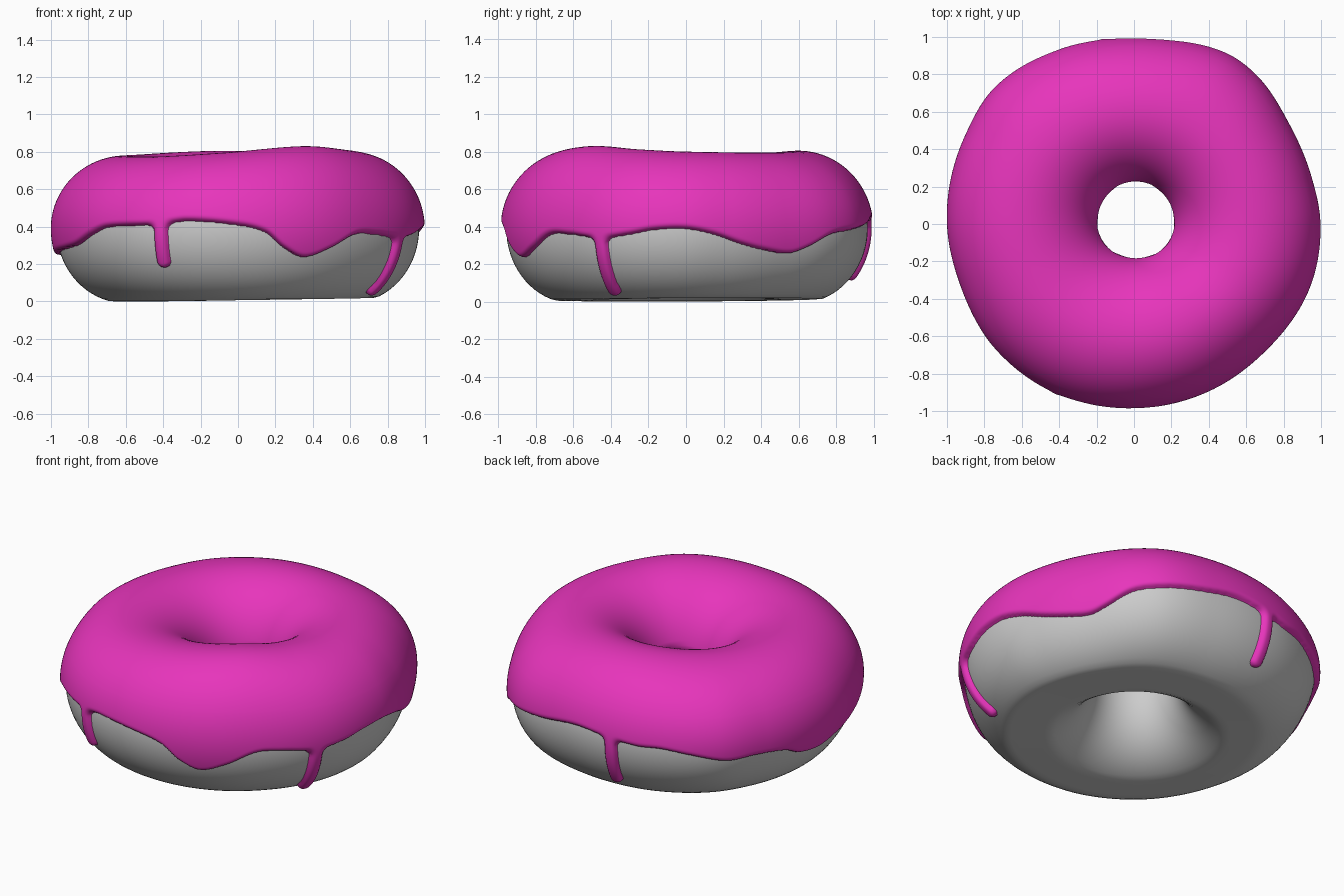
import bpy, math
from math import sin, cos, asin, pi, radians, sqrt, hypot

if "Cube" in bpy.data.objects:
    bpy.data.objects.remove(bpy.data.objects["Cube"])

MID_R, MID_Z, THICK = 0.6, 0.39, 0.03

# Uneven shape by azimuth in degrees: outline radius, crest height, icing edge height
OUTLINE = [(0, .998), (15, .982), (33, .988), (50, 1.03), (61, 1.04), (80, 1.005), (95, 1.0),
           (113, 1.017), (136, 1.043), (152, 1.02), (180, 1.0), (200, .985), (224, 1.0),
           (251, 1.0), (275, .985), (295, .98), (316, .978), (340, 1.0)]
CREST = [(0, .80), (45, .795), (100, .805), (150, .785), (180, .78), (225, .775),
         (262, .795), (305, .83), (335, .812)]
EDGE = [(0, .39), (9, .36), (18, .31), (27, .275), (35, .26), (41, .29), (50, .36), (60, .385),
        (72, .41), (86, .44), (98, .42), (109, .40), (117, .40), (127, .37), (138, .33),
        (148, .335), (159, .315), (165, .27), (174, .25), (184, .27), (199, .29), (208, .31),
        (217, .36), (225, .40), (245, .415), (254, .435), (270, .41), (279, .37), (285, .29),
        (292, .24), (301, .285), (311, .36), (320, .36), (332, .34), (342, .36), (350, .385)]
# Drips: azimuth, tip height
DRIPS = [(245, .185), (99.5, .12), (332, .045)]


def periodic(table, deg):
    """Smooth cubic interpolation around the ring."""
    n = len(table)
    pt = lambda i: (table[i % n][0] + 360 * (i // n), table[i % n][1])
    i = max(k for k in range(n) if table[k][0] <= deg)
    p0, p1, p2, p3 = (pt(i + k) for k in (-1, 0, 1, 2))
    h = p2[0] - p1[0]
    t = (deg - p1[0]) / h
    m1 = (p2[1] - p0[1]) / (p2[0] - p0[0]) * h
    m2 = (p3[1] - p1[1]) / (p3[0] - p1[0]) * h
    return ((2*t**3 - 3*t*t + 1) * p1[1] + (t**3 - 2*t*t + t) * m1
            + (3*t*t - 2*t**3) * p2[1] + (t**3 - t*t) * m2)


class Section:
    """Cross-section of the ring at one azimuth."""
    def __init__(self, deg):
        self.th = th = radians(deg)
        self.out = periodic(OUTLINE, deg) - THICK - MID_R
        self.inn = MID_R - (0.228 + .01 * cos(th) + .02 * sin(th))
        self.top = periodic(CREST, deg) - THICK - MID_Z
        self.floor = .01 - .01 * cos(th - radians(200))

    def point(self, phi, off=0.0):
        a = self.out if cos(phi) > 0 else self.inn
        b = self.top if sin(phi) > 0 else 0.40
        nr, nz = cos(phi) / a, sin(phi) / b
        ln = hypot(nr, nz)
        r = MID_R + a * cos(phi) + off * nr / ln
        z = max(MID_Z + b * sin(phi), self.floor) + off * nz / ln
        return (r * cos(self.th), r * sin(self.th), z)


def height_to_arc(z):
    return 0.4 * asin((z - MID_Z) / 0.4)


def smooth_max(a, b, k=0.05):
    h = max(k - abs(a - b), 0) / k
    return max(a, b) + h * h * k / 4


def icing_depth(deg, phi, edge_arc):
    """Signed distance inside the icing border, measured along the dough."""
    v = 0.4 * phi
    d = v - edge_arc
    for az, tip in DRIPS:
        u = ((deg - az + 180) % 360 - 180) * pi / 180 * (MID_R + .37 * cos(phi))
        if abs(u) < 0.3 and phi < 1:
            rad = 0.037
            low = height_to_arc(tip) + rad
            d = smooth_max(d, rad - hypot(u, v - min(max(v, low), 0.1)))
    inner = (pi - .1 + .05 * sin(3 * radians(deg)) - phi) * 0.38
    return min(d, inner)


def make_object(name, verts, faces, color_name, color):
    me = bpy.data.meshes.new(name)
    me.from_pydata(verts, [], faces)
    me.update()
    mat = bpy.data.materials.new(color_name)
    mat.diffuse_color = (*color, 1)
    mat.use_nodes = True
    mat.node_tree.nodes["Principled BSDF"].inputs["Base Color"].default_value = mat.diffuse_color
    me.materials.append(mat)
    for p in me.polygons:
        p.use_smooth = True
    ob = bpy.data.objects.new(name, me)
    bpy.context.collection.objects.link(ob)
    return ob


# Dough ring
N, M = 180, 72
verts, faces = [], []
for i in range(N):
    s = Section(i * 360 / N)
    verts += [s.point(2 * pi * j / M) for j in range(M)]
for i in range(N):
    k = (i + 1) % N
    for j in range(M):
        l = (j + 1) % M
        faces.append((i*M + j, k*M + j, k*M + l, i*M + l))
make_object("dough", verts, faces, "dough grey", (.604, .604, .604))

# Icing shell: fine rows near the dripping border, coarser over the crest
N = 720
phis = [-1.35 + 1.85 * j / 95 for j in range(95)]
phis += [0.5 + (pi - 0.45) * j / 40 for j in range(41)]
M = len(phis)
verts, depth, faces = [], [], []
for i in range(N):
    deg = i * 360 / N
    s = Section(deg)
    edge_arc = height_to_arc(periodic(EDGE, deg))
    for phi in phis:
        d = icing_depth(deg, phi, edge_arc)
        t = min(max(d / 0.03, 0), 1)
        off = THICK * sqrt(1 - (1 - t) ** 2) if d > 0 else max(d, -.012)
        verts.append(s.point(phi, off))
        depth.append(d)
for i in range(N):
    k = (i + 1) % N
    for j in range(M - 1):
        f = (i*M + j, k*M + j, k*M + j + 1, i*M + j + 1)
        if max(depth[q] for q in f) > -0.006:
            faces.append(f)
used = sorted({q for f in faces for q in f})
remap = {q: n for n, q in enumerate(used)}
make_object("icing", [verts[q] for q in used], [tuple(remap[q] for q in f) for f in faces],
            "icing pink", (.8, .035, .5))
